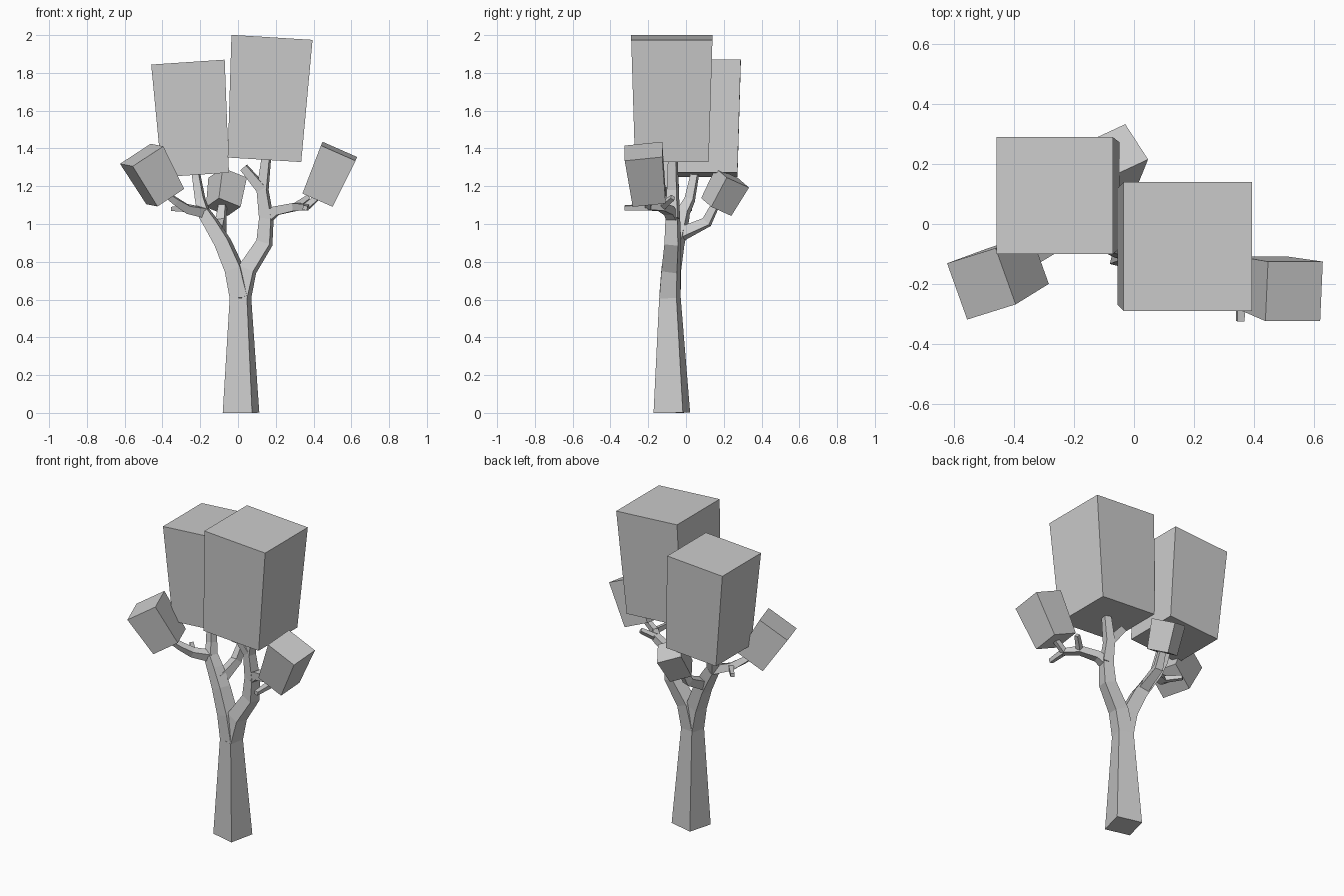
import bpy
import bmesh
from mathutils import Vector, Matrix

cube = bpy.data.objects.get("Cube")
if cube:
    bpy.data.objects.remove(cube, do_unlink=True)

grey = bpy.data.materials.new("plain_grey")
grey.use_nodes = True
tone = (0.6, 0.6, 0.6, 1)
grey.diffuse_color = tone
grey.node_tree.nodes["Principled BSDF"].inputs["Base Color"].default_value = tone

# The trunk is turned a little, and its limbs inherit that turn
TURN = Vector((0.24, 0.97, 0))


def square(bm, center, axis, hint, half):
    """Add four corners of a square that is perpendicular to axis."""
    axis = axis.normalized()
    u = (hint - axis * hint.dot(axis)).normalized()
    v = axis.cross(u)
    corners = ((-1, -1), (1, -1), (1, 1), (-1, 1))
    return [bm.verts.new(center + (u * a + v * b) * half) for a, b in corners]


def skin_rings(name, bm, rings):
    """Join square rings into a closed solid and make it an object."""
    for low, high in zip(rings, rings[1:]):
        for i in range(4):
            j = (i + 1) % 4
            bm.faces.new((low[i], low[j], high[j], high[i]))
    bm.faces.new(rings[0][::-1])
    bm.faces.new(rings[-1])
    bmesh.ops.recalc_face_normals(bm, faces=bm.faces)
    mesh = bpy.data.meshes.new(name)
    bm.to_mesh(mesh)
    bm.free()
    mesh.materials.append(grey)
    obj = bpy.data.objects.new(name, mesh)
    bpy.context.collection.objects.link(obj)
    return obj


def limb(name, start, end, *path):
    """Four-sided branch along a path, tapering from start to end half width."""
    pts = [Vector(p) for p in path]
    last = len(pts) - 1
    bm = bmesh.new()
    rings = []
    for i, p in enumerate(pts):
        before = (p - pts[i - 1]).normalized() if i else Vector()
        after = (pts[i + 1] - p).normalized() if i < last else Vector()
        half = start + (end - start) * i / last
        rings.append(square(bm, p, before + after, TURN, half))
    return skin_rings(name, bm, rings)


def foliage(name, bottom, top, low_size, top_size, hint):
    """Leaf block: a box that widens towards its top."""
    bottom, top, hint = Vector(bottom), Vector(top), Vector(hint)
    bm = bmesh.new()
    axis = top - bottom
    rings = [square(bm, bottom, axis, hint, low_size / 2),
             square(bm, top, axis, hint, top_size / 2)]
    return skin_rings(name, bm, rings)


# Trunk and the two main limbs of the fork
fork = (0.013, -0.085, 0.61)
left_fork = (-0.18, -0.015, 1.06)
right_fork = (0.15, -0.07, 1.03)
limb("trunk", 0.08, 0.047, (0.016, -0.075, 0), fork)
limb("right_main_limb", 0.047, 0.03, fork, (-0.02, -0.078, 0.76),
     (-0.08, -0.055, 0.9), (-0.14, -0.03, 1), left_fork)
limb("left_main_limb", 0.047, 0.032, fork, (0.05, -0.08, 0.76),
     (0.14, -0.07, 0.9), right_fork)

# Branches on the model's right
twig_fork = (-0.27, -0.07, 1.08)
limb("right_upper_branch", 0.028, 0.018, left_fork,
     (-0.2, 0.02, 1.13), (-0.225, 0.05, 1.28))
limb("right_outer_branch", 0.026, 0.014, left_fork, twig_fork,
     (-0.33, -0.11, 1.12), (-0.385, -0.14, 1.16))
limb("right_twig", 0.016, 0.011, twig_fork, (-0.345, 0.025, 1.08))
limb("back_branch", 0.03, 0.018, (-0.1, -0.04, 0.94),
     (-0.09, 0.11, 1.01), (-0.08, 0.16, 1.11))

# Branches on the model's left
stub_fork = (0.13, -0.07, 1.18)
outer_fork = (0.3, -0.13, 1.09)
tip_fork = (0.36, -0.2, 1.09)
limb("left_upper_branch", 0.032, 0.021, right_fork, stub_fork,
     (0.15, -0.07, 1.35))
limb("left_upper_stub", 0.026, 0.02, stub_fork, (0.03, -0.07, 1.3))
limb("left_outer_branch", 0.028, 0.014, right_fork, (0.2, -0.09, 1.07),
     outer_fork, tip_fork, (0.43, -0.2, 1.15))
limb("left_outer_twig", 0.016, 0.012, outer_fork, (0.37, -0.07, 1.14))
limb("left_tip_twig", 0.016, 0.012, tip_fork, (0.355, -0.325, 1.085))

# Leaf blocks
side = (1, 0, 0)
foliage("large_left_foliage", (0.14, -0.075, 1.34), (0.18, -0.075, 1.988),
        0.39, 0.43, side)
foliage("large_right_foliage", (-0.225, 0.095, 1.26), (-0.265, 0.095, 1.857),
        0.355, 0.39, side)
foliage("small_left_foliage", (0.425, -0.195, 1.135), (0.535, -0.225, 1.385),
        0.175, 0.2, (0, 1, 0))
foliage("small_right_foliage", (-0.385, -0.14, 1.145), (-0.51, -0.2, 1.365),
        0.175, 0.2, (0.16, 0.05, 0.105))
foliage("small_back_foliage", (-0.078, 0.16, 1.09), (-0.055, 0.245, 1.245),
        0.135, 0.15, (0.07, -0.12, 0.035))
